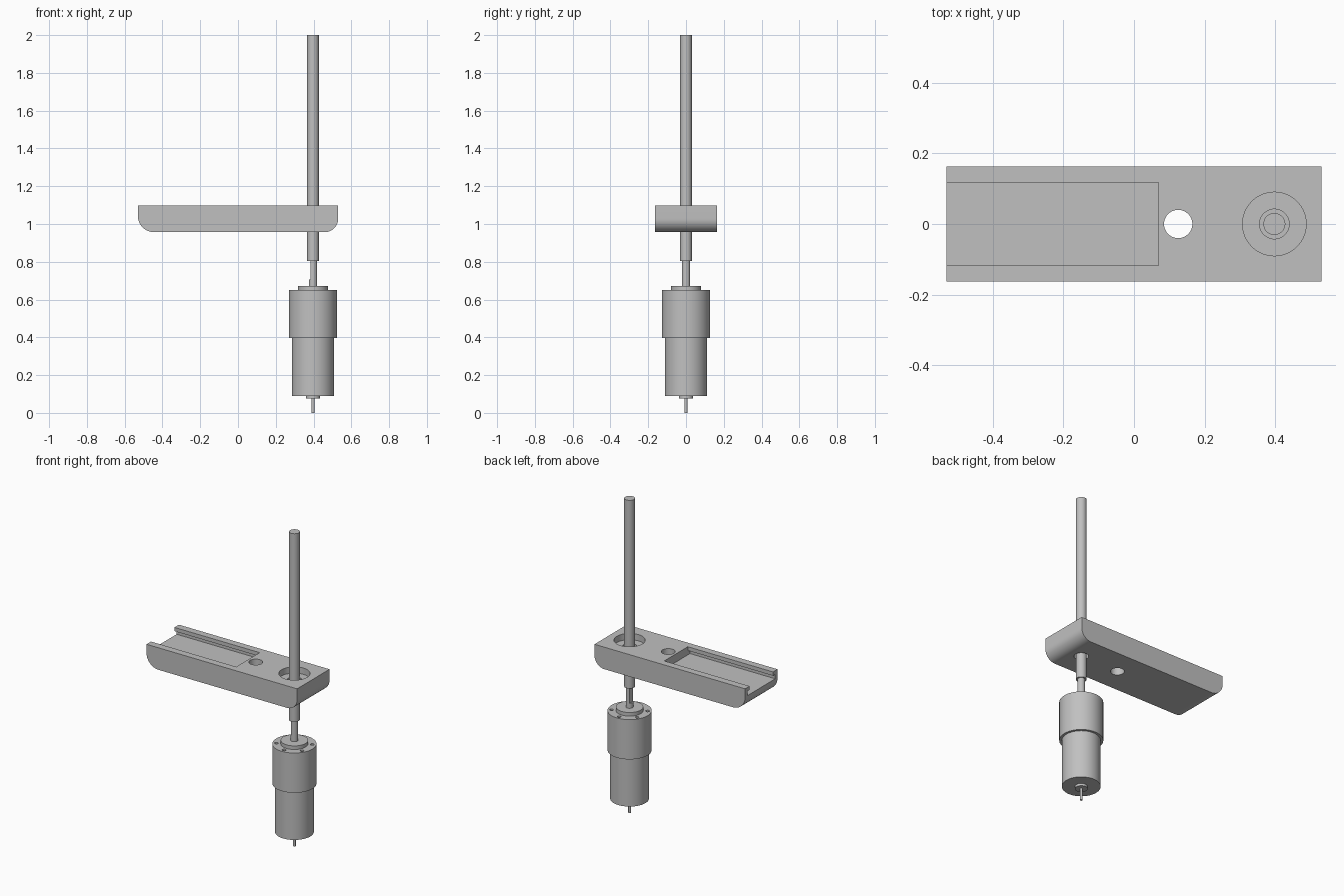
import bpy, bmesh, math
from mathutils import Matrix, Vector

cube = bpy.data.objects.get("Cube")
if cube:
    bpy.data.objects.remove(cube, do_unlink=True)

AXIS_X = 0.397          # shared axis of the motor and rod
PLATE_TOP = 1.097
PLATE_BOTTOM = 0.957

grey = bpy.data.materials.new("plain grey")
grey.use_nodes = True
colour = (0.53, 0.53, 0.53, 1)
grey.diffuse_color = colour
grey.node_tree.nodes["Principled BSDF"].inputs["Base Color"].default_value = colour


def finish(name, bm):
    """Turn a bmesh into a linked object with the shared material."""
    bmesh.ops.recalc_face_normals(bm, faces=bm.faces)
    mesh = bpy.data.meshes.new(name)
    bm.to_mesh(mesh)
    bm.free()
    mesh.materials.append(grey)
    obj = bpy.data.objects.new(name, mesh)
    bpy.context.collection.objects.link(obj)
    return obj


def prism(name, points, direction):
    """Extrude a closed outline along a direction."""
    bm = bmesh.new()
    face = bm.faces.new([bm.verts.new(p) for p in points])
    out = bmesh.ops.extrude_face_region(bm, geom=[face], use_keep_orig=True)
    verts = [g for g in out["geom"] if isinstance(g, bmesh.types.BMVert)]
    bmesh.ops.translate(bm, verts=verts, vec=direction)
    return finish(name, bm)


def cylinder(name, x, y, radius, low, high, sides=64):
    bm = bmesh.new()
    bmesh.ops.create_cone(bm, cap_ends=True, segments=sides, radius1=radius,
                          radius2=radius, depth=high - low,
                          matrix=Matrix.Translation((x, y, (low + high) / 2)))
    return finish(name, bm)


def turned(name, profile, sides=64):
    """Revolve a (radius, height) profile around the motor axis."""
    bm = bmesh.new()
    verts = [bm.verts.new((AXIS_X + r, 0, z)) for r, z in profile]
    edges = [bm.edges.new(pair) for pair in zip(verts, verts[1:])]
    bmesh.ops.spin(bm, geom=verts + edges, cent=(AXIS_X, 0, 0), axis=(0, 0, 1),
                   angle=math.tau, steps=sides, use_merge=True)
    bmesh.ops.remove_doubles(bm, verts=bm.verts, dist=0.0001)
    return finish(name, bm)


def select(obj):
    bpy.ops.object.select_all(action="DESELECT")
    obj.select_set(True)
    bpy.context.view_layer.objects.active = obj


def cut(obj, cutters):
    """Subtract the cutters and remove them."""
    select(obj)
    for cutter in cutters:
        cutter.hide_render = True
        mod = obj.modifiers.new("cut", "BOOLEAN")
        mod.operation = "DIFFERENCE"
        mod.solver = "EXACT"
        mod.object = cutter
        bpy.ops.object.modifier_apply(modifier=mod.name)
        bpy.data.objects.remove(cutter, do_unlink=True)


def arc(cx, cz, radius, start, steps=12):
    """Quarter arc in the side plane of the plate."""
    angles = [start + math.pi / 2 * i / steps for i in range(steps + 1)]
    return [(cx + radius * math.cos(a), cz + radius * math.sin(a)) for a in angles]


# Mounting plate with rounded lower ends
END, HALF_WIDTH = 0.53, 0.163
LEFT_R, RIGHT_R = 0.085, 0.07
outline = [(END, PLATE_TOP), (-END, PLATE_TOP)]
outline += arc(-END + LEFT_R, PLATE_BOTTOM + LEFT_R, LEFT_R, math.pi)
outline += arc(END - RIGHT_R, PLATE_BOTTOM + RIGHT_R, RIGHT_R, 1.5 * math.pi)
plate = prism("mounting_plate", [(x, -HALF_WIDTH, z) for x, z in outline],
              Vector((0, 2 * HALF_WIDTH, 0)))

# Undercut slot open at one end, a plain hole and a counterbored rod hole
floor, lip = PLATE_TOP - 0.052, PLATE_TOP - 0.024
half = [(0.14, floor), (0.14, lip), (0.118, lip), (0.118, 1.2)]
section = half + [(-y, z) for y, z in reversed(half)]
slot = prism("slot_cutter", [(-0.6, y, z) for y, z in section], Vector((0.67, 0, 0)))
cut(plate, [
    slot,
    cylinder("hole_cutter", 0.125, 0, 0.04, 0.9, 1.2),
    cylinder("counterbore_cutter", AXIS_X, 0, 0.09, PLATE_TOP - 0.04, 1.2),
    cylinder("rod_hole_cutter", AXIS_X, 0, 0.042, 0.9, 1.2),
])

# Long rod through the plate
rod = cylinder("long_rod", AXIS_X, 0, 0.031, 0.803, 2.0)

# Motor: rear shaft, rear boss, body, gearbox and front boss
motor = turned("motor", [
    (0, 0), (0.008, 0), (0.008, 0.075), (0.037, 0.075), (0.037, 0.09),
    (0.112, 0.09), (0.112, 0.397), (0.127, 0.397), (0.127, 0.65),
    (0.079, 0.65), (0.079, 0.673), (0, 0.673)])
screw_holes = []
for i in range(6):
    a = math.radians(30 + 60 * i)
    screw_holes.append(cylinder("screw_hole_cutter", AXIS_X + 0.104 * math.cos(a),
                                0.104 * math.sin(a), 0.011, 0.61, 0.7, 20))
cut(motor, screw_holes)

# Output shaft with a flat on one side
shaft = cylinder("output_shaft", AXIS_X, 0, 0.022, 0.66, 0.81, 48)
flat = prism("flat_cutter", [(AXIS_X - 0.1, -0.1, 0.705), (AXIS_X - 0.013, -0.1, 0.705),
                             (AXIS_X - 0.013, -0.1, 0.9), (AXIS_X - 0.1, -0.1, 0.9)],
             Vector((0, 0.2, 0)))
cut(shaft, [flat])

# Smooth the round walls and keep the edges sharp
for obj in (plate, rod, motor, shaft):
    select(obj)
    bpy.ops.object.shade_smooth_by_angle(angle=math.radians(30))
